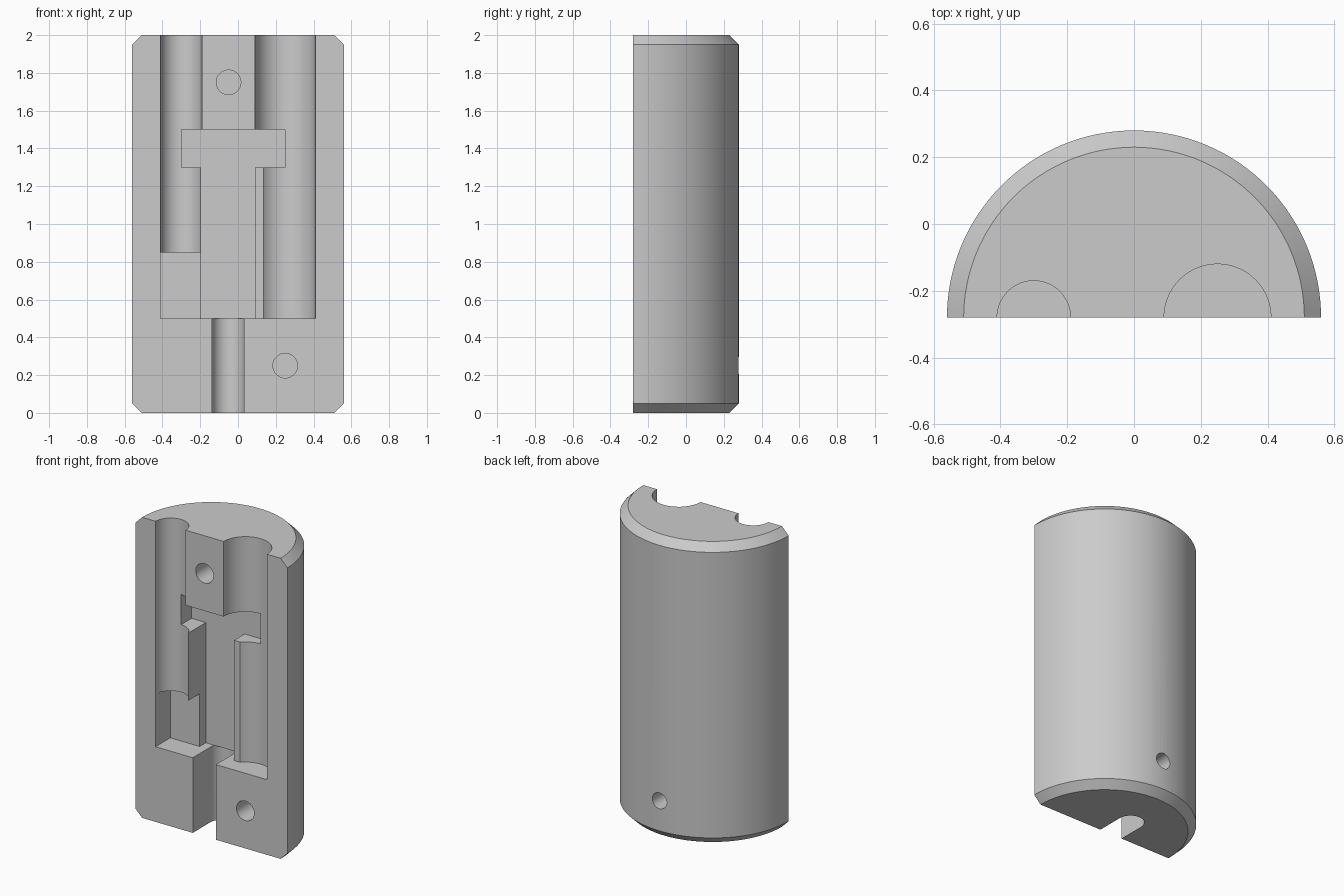
import bpy
import bmesh
import math
from mathutils import Matrix, Vector

if "Cube" in bpy.data.objects:
    bpy.data.objects.remove(bpy.data.objects["Cube"], do_unlink=True)

FACE = -0.28      # y of the flat mating face
RADIUS = 0.56
HEIGHT = 2.0
CHAMFER = 0.05

grey = bpy.data.materials.new("plain_grey")
grey.use_nodes = True
colour = (0.6, 0.6, 0.6, 1)
grey.diffuse_color = colour
grey.node_tree.nodes["Principled BSDF"].inputs["Base Color"].default_value = colour


def make_object(name, bm):
    bmesh.ops.recalc_face_normals(bm, faces=bm.faces)
    mesh = bpy.data.meshes.new(name)
    bm.to_mesh(mesh)
    bm.free()
    mesh.materials.append(grey)
    obj = bpy.data.objects.new(name, mesh)
    bpy.context.collection.objects.link(obj)
    return obj


def add_cylinder(bm, radius, depth, matrix, segments=64):
    bmesh.ops.create_cone(bm, cap_ends=True, segments=segments, radius1=radius,
                          radius2=radius, depth=depth, matrix=matrix)


# Half cylinder with chamfered ends
bm = bmesh.new()
add_cylinder(bm, RADIUS, HEIGHT, Matrix.Translation((0, FACE, HEIGHT / 2)), 128)
rims = [e for e in bm.edges if abs(e.verts[0].co.z - e.verts[1].co.z) < 0.001]
bmesh.ops.bevel(bm, geom=rims, offset=CHAMFER, segments=1, affect='EDGES')
bmesh.ops.bisect_plane(bm, geom=bm.verts[:] + bm.edges[:] + bm.faces[:], dist=0.0001,
                       plane_co=Vector((0, FACE, 0)), plane_no=Vector((0, -1, 0)),
                       clear_outer=True)
bmesh.ops.holes_fill(bm, edges=[e for e in bm.edges if e.is_boundary], sides=0)
body = make_object("half_shell", bm)


def cut(name, bm):
    """Subtract a closed cutter from the body, then remove the cutter."""
    cutter = make_object(name, bm)
    cutter.hide_render = True
    mod = body.modifiers.new(name, 'BOOLEAN')
    mod.operation = 'DIFFERENCE'
    mod.solver = 'EXACT'
    mod.object = cutter
    bpy.ops.object.select_all(action='DESELECT')
    bpy.context.view_layer.objects.active = body
    body.select_set(True)
    bpy.ops.object.modifier_apply(modifier=name)
    bpy.data.objects.remove(cutter, do_unlink=True)


def cut_box(name, x0, x1, z0, z1, depth):
    bm = bmesh.new()
    front = FACE - 0.1
    size = (x1 - x0, depth + 0.1, z1 - z0)
    centre = ((x0 + x1) / 2, front + size[1] / 2, (z0 + z1) / 2)
    bmesh.ops.create_cube(bm, size=1, matrix=Matrix.Translation(centre) @ Matrix.Diagonal((*size, 1)))
    cut(name, bm)


def cut_channel(name, x, radius, z0, z1, inset=0.0):
    bm = bmesh.new()
    add_cylinder(bm, radius, z1 - z0, Matrix.Translation((x, FACE + inset, (z0 + z1) / 2)))
    cut(name, bm)


def cut_hole(name, x, z, radius, y0, y1):
    bm = bmesh.new()
    turn = Matrix.Rotation(math.pi / 2, 4, 'X')
    add_cylinder(bm, radius, y1 - y0, Matrix.Translation((x, (y0 + y1) / 2, z)) @ turn, 48)
    cut(name, bm)


# Round channels open at the top
cut_channel("narrow_channel", -0.30, 0.11, 0.84, 2.1)
cut_channel("wide_channel", 0.25, 0.16, 0.5, 2.1)

# Stepped pockets in the flat face
cut_box("side_pocket", -0.411, -0.15, 0.5, 0.85, 0.155)
cut_box("step_pocket", 0.05, 0.25, 0.5, 1.3, 0.11)
cut_box("centre_pocket", -0.195, 0.09, 0.5, 1.4, 0.22)
cut_box("cross_pocket", -0.30, 0.25, 1.3, 1.5, 0.22)

# Round-ended slot through the bottom
cut_box("slot_straight", -0.137, 0.033, -0.1, 0.51, 0.185)
cut_channel("slot_round_end", -0.052, 0.0849, -0.1, 0.5, 0.185)

# Blind pin holes in the face and one in the back
cut_hole("upper_pin_hole", -0.05, 1.75, 0.065, FACE - 0.1, FACE + 0.25)
cut_hole("lower_pin_hole", 0.25, 0.25, 0.065, FACE - 0.1, FACE + 0.25)
cut_hole("back_hole", 0, 0.25, 0.053, 0.13, 0.4)

bpy.ops.object.select_all(action='DESELECT')
body.select_set(True)
bpy.context.view_layer.objects.active = body
bpy.ops.object.shade_smooth_by_angle(angle=math.radians(25))
